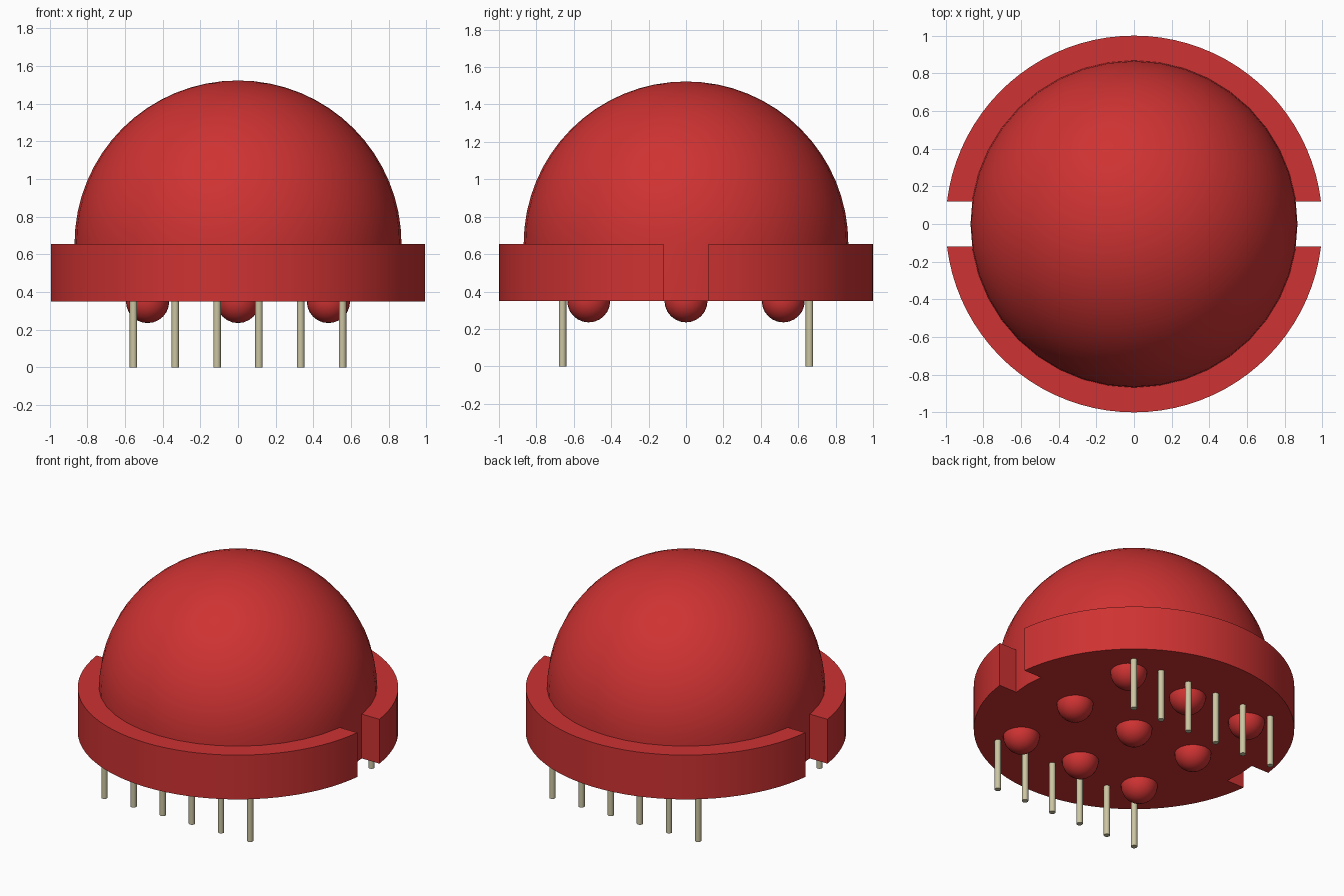
import bpy, bmesh
from math import sin, cos, pi, asin, radians
from mathutils import Matrix

cube = bpy.data.objects.get("Cube")
if cube:
    bpy.data.objects.remove(cube)

BASE_Z, RIM_Z = 0.35, 0.655
DOME_R, RIM_R, SLOT = 0.868, 1.0, 0.12


def material(name, color):
    mat = bpy.data.materials.new(name)
    mat.use_nodes = True
    mat.diffuse_color = color
    mat.node_tree.nodes["Principled BSDF"].inputs["Base Color"].default_value = color
    return mat


red = material("red plastic", (0.62, 0.032, 0.032, 1))
metal = material("pale metal", (0.60, 0.56, 0.36, 1))


def finish(name, bm, mat):
    bmesh.ops.recalc_face_normals(bm, faces=bm.faces)
    mesh = bpy.data.meshes.new(name)
    bm.to_mesh(mesh)
    bm.free()
    mesh.materials.append(mat)
    obj = bpy.data.objects.new(name, mesh)
    bpy.context.collection.objects.link(obj)
    bpy.ops.object.select_all(action="DESELECT")
    obj.select_set(True)
    bpy.context.view_layer.objects.active = obj
    bpy.ops.object.shade_smooth_by_angle(angle=radians(30))
    return obj


# Dome and its cylindrical core, one lathed profile
bm = bmesh.new()
profile = [(0, BASE_Z), (DOME_R, BASE_Z)]
profile += [(DOME_R * cos(i * pi / 32), RIM_Z + DOME_R * sin(i * pi / 32)) for i in range(17)]
verts = [bm.verts.new((r, 0, z)) for r, z in profile]
edges = [bm.edges.new(pair) for pair in zip(verts, verts[1:])]
bmesh.ops.spin(bm, geom=verts + edges, cent=(0, 0, 0), axis=(0, 0, 1),
               angle=2 * pi, steps=40, use_duplicate=False)
bmesh.ops.remove_doubles(bm, verts=bm.verts, dist=0.0005)
finish("dome", bm, red)


# Rim halves, leaving a straight-walled slot at each side
def arc(radius, steps=40):
    start = asin(SLOT / radius)
    angles = [start + (pi - 2 * start) * i / steps for i in range(steps + 1)]
    return [(radius * cos(a), radius * sin(a)) for a in angles]


for name, side in (("back_rim", 1), ("front_rim", -1)):
    bm = bmesh.new()
    outer, inner = arc(RIM_R), arc(DOME_R - 0.01)
    rows = [[bm.verts.new((x, y * side, z)) for x, y in points]
            for points, z in ((outer, BASE_Z), (outer, RIM_Z), (inner, RIM_Z), (inner, BASE_Z))]
    for a, b in zip(rows, rows[1:] + rows[:1]):
        for i in range(len(a) - 1):
            bm.faces.new((a[i], a[i + 1], b[i + 1], b[i]))
    for end in (0, -1):
        bm.faces.new([row[end] for row in rows])
    finish(name, bm, red)

# Grid of rounded feet under the base
bm = bmesh.new()
for x in (-0.48, 0, 0.48):
    for y in (-0.52, 0, 0.52):
        bmesh.ops.create_uvsphere(bm, u_segments=24, v_segments=12, radius=0.115,
                                  matrix=Matrix.Translation((x, y, BASE_Z)))
finish("round_feet", bm, red)

# Two rows of contact pins
PIN_TOP = BASE_Z + 0.02
for name, y in (("front_pins", -0.66), ("back_pins", 0.66)):
    bm = bmesh.new()
    for i in range(6):
        x = -0.555 + 0.222 * i
        bmesh.ops.create_cone(bm, cap_ends=True, segments=16, radius1=0.02, radius2=0.02,
                              depth=PIN_TOP, matrix=Matrix.Translation((x, y, PIN_TOP / 2)))
    finish(name, bm, metal)
